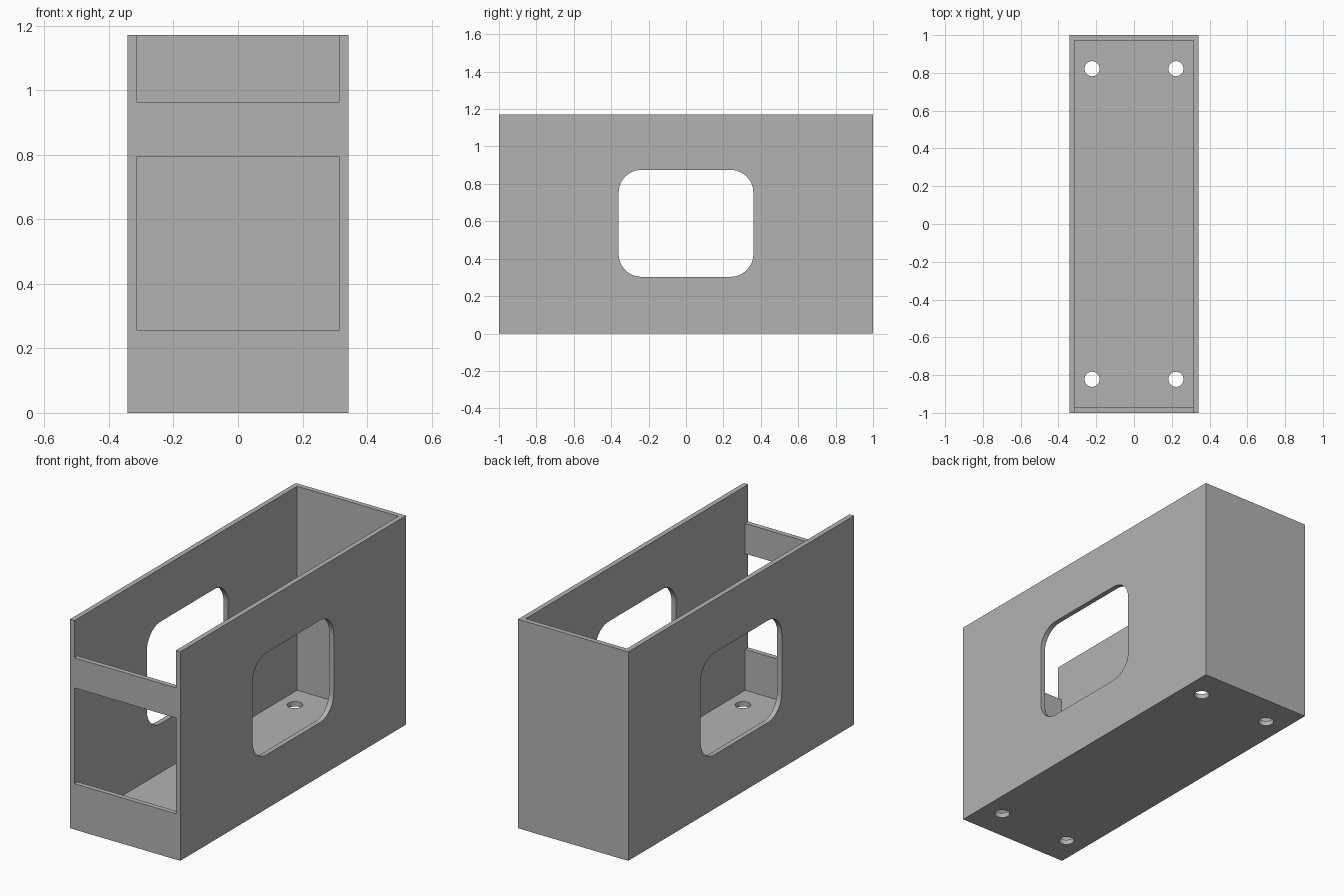
import bpy
import bmesh
from mathutils import Matrix, Vector

default = bpy.data.objects.get("Cube")
if default:
    bpy.data.objects.remove(default, do_unlink=True)

HALF_W, HALF_L, HEIGHT, WALL = 0.342, 1.0, 1.172, 0.028
INNER_W = HALF_W - WALL
INNER_L = HALF_L - WALL

grey = bpy.data.materials.new("plain grey")
grey.use_nodes = True
colour = (0.45, 0.45, 0.45, 1)
grey.diffuse_color = colour
grey.node_tree.nodes["Principled BSDF"].inputs["Base Color"].default_value = colour


def add_object(name, bm):
    bmesh.ops.recalc_face_normals(bm, faces=bm.faces)
    mesh = bpy.data.meshes.new(name)
    bm.to_mesh(mesh)
    bm.free()
    mesh.materials.append(grey)
    obj = bpy.data.objects.new(name, mesh)
    bpy.context.collection.objects.link(obj)
    return obj


def box(name, low, high, round_x=0):
    """Box between two corners, optionally rounding its edges along x."""
    low, high = Vector(low), Vector(high)
    bm = bmesh.new()
    bmesh.ops.create_cube(bm, size=1, matrix=Matrix.Translation((low + high) / 2)
                          @ Matrix.Diagonal((high - low).to_4d()))
    if round_x:
        edges = [e for e in bm.edges
                 if abs(e.verts[0].co.x - e.verts[1].co.x) > 0.01]
        bmesh.ops.bevel(bm, geom=edges, offset=round_x, segments=12,
                        profile=0.5, affect='EDGES')
    return add_object(name, bm)


def drill(name, x, y):
    bm = bmesh.new()
    bmesh.ops.create_cone(bm, cap_ends=True, segments=40, radius1=0.04, radius2=0.04,
                          depth=0.2, matrix=Matrix.Translation((x, y, 0)))
    return add_object(name, bm)


# Outer body
body = box("open_box", (-HALF_W, -HALF_L, 0), (HALF_W, HALF_L, HEIGHT))

# Hollow interior, front openings and side windows
cutters = [
    box("cavity", (-INNER_W, -INNER_L, WALL), (INNER_W, INNER_L, HEIGHT + 0.2)),
    box("front_opening", (-INNER_W, -1.2, 0.257), (INNER_W, -0.8, 0.794)),
    box("front_notch", (-INNER_W, -1.2, 0.963), (INNER_W, -0.8, HEIGHT + 0.2)),
    box("side_windows", (-0.6, -0.36, 0.303), (0.6, 0.36, 0.875), round_x=0.122),
]
# Mounting holes through the floor
cutters += [drill("floor_hole", x, y) for x in (-0.222, 0.222) for y in (-0.822, 0.822)]

bpy.context.view_layer.objects.active = body
for cutter in cutters:
    cutter.hide_render = True
    cut = body.modifiers.new(cutter.name, 'BOOLEAN')
    cut.operation = 'DIFFERENCE'
    cut.solver = 'EXACT'
    cut.object = cutter
    bpy.ops.object.modifier_apply(modifier=cut.name)
    bpy.data.objects.remove(cutter, do_unlink=True)

# Smooth rounded corners and holes, crisp box edges
for obj in bpy.context.selected_objects:
    obj.select_set(False)
body.select_set(True)
bpy.ops.object.shade_smooth_by_angle(angle=0.52)
